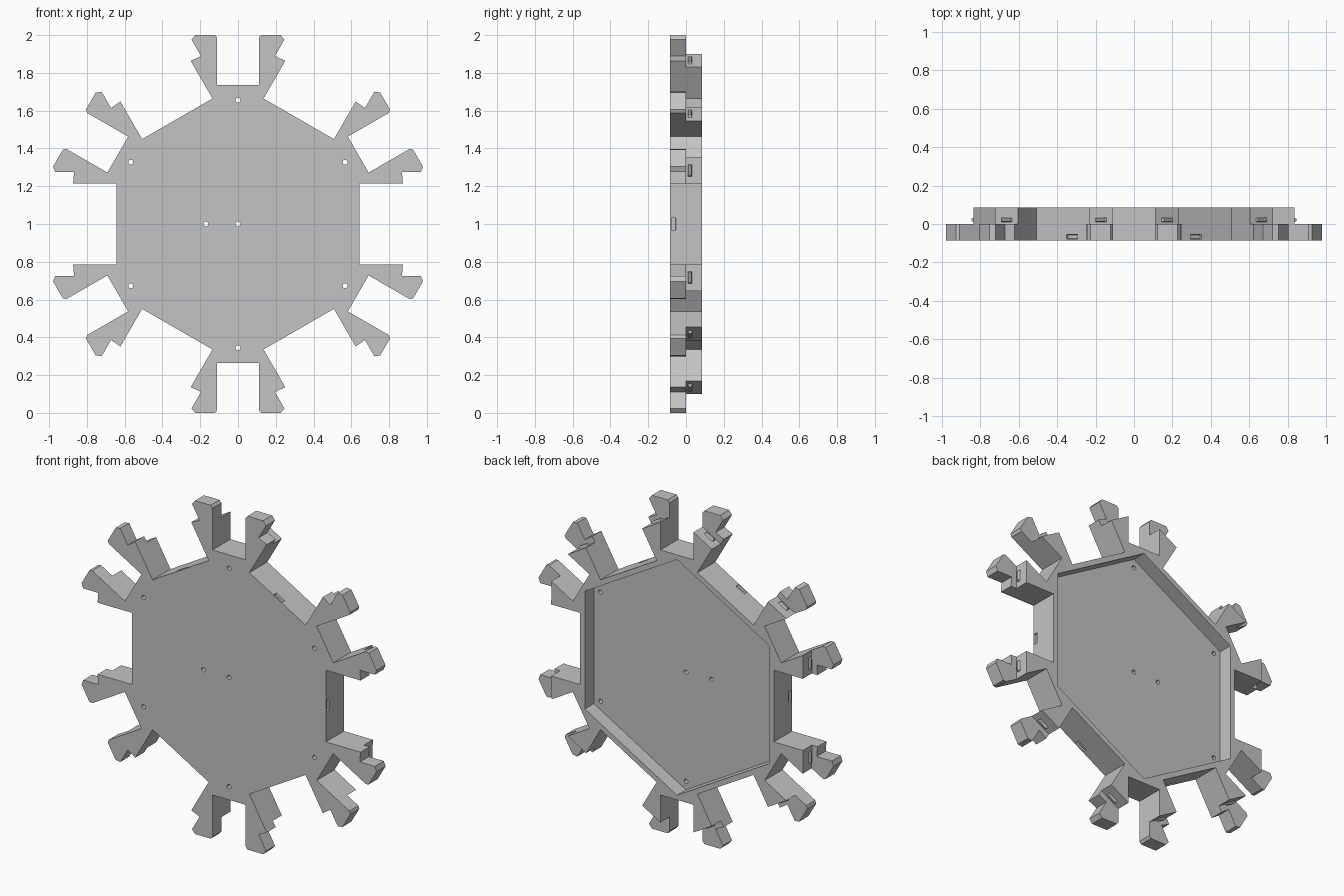
import bpy, bmesh
from math import sin, cos, radians
from mathutils import Vector

cube = bpy.data.objects.get("Cube")
if cube:
    bpy.data.objects.remove(cube)

HALF = 0.085      # half of the total thickness
APOTHEM = 0.643   # centre to outer side of the hexagon
GAP = 0.215       # half width of the gap between arms on one side
SLOT = 0.11       # half width of the slot at each corner

grey = bpy.data.materials.new("plain grey")
grey.use_nodes = True
grey.diffuse_color = (0.55, 0.55, 0.55, 1)
grey.node_tree.nodes["Principled BSDF"].inputs["Base Color"].default_value = grey.diffuse_color


def polar(angle, out, across, y=0.0):
    """Point at a distance out along an angle and across it (clockwise)."""
    a = radians(angle)
    return Vector((out * cos(a) + across * sin(a), y, 1 + out * sin(a) - across * cos(a)))


def make_object(name, bm):
    bmesh.ops.recalc_face_normals(bm, faces=bm.faces[:])
    mesh = bpy.data.meshes.new(name)
    bm.to_mesh(mesh)
    bm.free()
    obj = bpy.data.objects.new(name, mesh)
    bpy.context.collection.objects.link(obj)
    mesh.materials.append(grey)
    return obj


def add_prism(bm, outline, y0, y1):
    face = bm.faces.new([bm.verts.new((p.x, y0, p.z)) for p in outline])
    moved = bmesh.ops.extrude_face_region(bm, geom=[face])["geom"]
    verts = [v for v in moved if isinstance(v, bmesh.types.BMVert)]
    bmesh.ops.translate(bm, verts=verts, vec=(0, y1 - y0, 0))


def add_stud(bm, angle, n0, n1, t, y, half_t, half_y, taper):
    """Tapered block standing on a hexagon side."""
    rings = []
    for n, inset in ((n0, 0), (n1, taper)):
        a, b = half_t - inset, half_y - inset
        corners = ((-a, -b), (a, -b), (a, b), (-a, b))
        rings.append([bm.verts.new(polar(angle, n, t + i, y + j)) for i, j in corners])
    base, tip = rings
    bm.faces.new(base)
    bm.faces.new(tip)
    for i in range(4):
        j = (i + 1) % 4
        bm.faces.new((base[i], base[j], tip[j], tip[i]))


def side_point(n, t):
    """Side coordinates turned into (out, across) of the corner next to it."""
    c, s = cos(radians(30)), sin(radians(30))
    return (n * c + t * s, n * s - t * c)


def star_outline(half_arm):
    """Repeat and mirror one arm around the six corners."""
    points = []
    for k in range(6):
        angle = 30 + 60 * k
        points += [polar(angle, u, v) for u, v in half_arm]
        points += [polar(angle, u, -v) for u, v in reversed(half_arm)]
    return points


def cut(target, cutter):
    cutter.hide_render = True
    mod = target.modifiers.new("cut", 'BOOLEAN')
    mod.operation = 'DIFFERENCE'
    mod.solver = 'EXACT'
    mod.object = cutter
    bpy.context.view_layer.objects.active = target
    bpy.ops.object.modifier_apply(modifier=mod.name)
    bpy.data.objects.remove(cutter)


# Front plate with hooked arm tips
root = side_point(APOTHEM, GAP)
slot_floor = (0.735, SLOT)
bm = bmesh.new()
add_prism(bm, star_outline([
    root, side_point(0.873, GAP), side_point(0.868, 0.275), side_point(0.968, 0.275),
    (1.0, 0.226), (1.0, 0.122), (0.985, SLOT), slot_floor]), -HALF, 0)
front_plate = make_object("front_plate", bm)

# Back rim with shorter arms
bm = bmesh.new()
arm_end = 0.835
inner_end = (0.9, SLOT)
add_prism(bm, star_outline([root, side_point(arm_end, GAP), inner_end, slot_floor]), 0, HALF)
back_rim = make_object("back_rim", bm)

# Hexagonal tray opening
bm = bmesh.new()
tray_radius = 0.612 / cos(radians(30))
add_prism(bm, [polar(30 + 60 * k, tray_radius, 0) for k in range(6)], -0.1, 0.2)
cut(back_rim, make_object("tray_cutter", bm))

# Screw holes at the corners, the centre and beside it
bm = bmesh.new()
centres = [polar(30 + 60 * k, 0.655, 0) for k in range(6)]
centres += [polar(0, 0, 0), polar(180, 0.17, 0)]
for c in centres:
    ring = [c + Vector((cos(radians(a)), 0, sin(radians(a)))) * 0.013 for a in range(0, 360, 30)]
    add_prism(bm, ring, -0.2, 0.1)
cut(front_plate, make_object("hole_cutter", bm))

# Dimples in the hexagon sides
bm = bmesh.new()
for k in range(6):
    add_stud(bm, 60 * k, 0.66, 0.631, 0, -0.066, 0.036, 0.015, 0.005)
cut(front_plate, make_object("dimple_cutter", bm))

# Snap bumps on the ends of the short arms
bm = bmesh.new()
for k in range(6):
    for side in (-1, 1):
        add_stud(bm, 60 * k, arm_end - 0.005, arm_end + 0.012, side * 0.283, 0.021, 0.035, 0.014, 0.009)
make_object("snap_bumps", bm)
